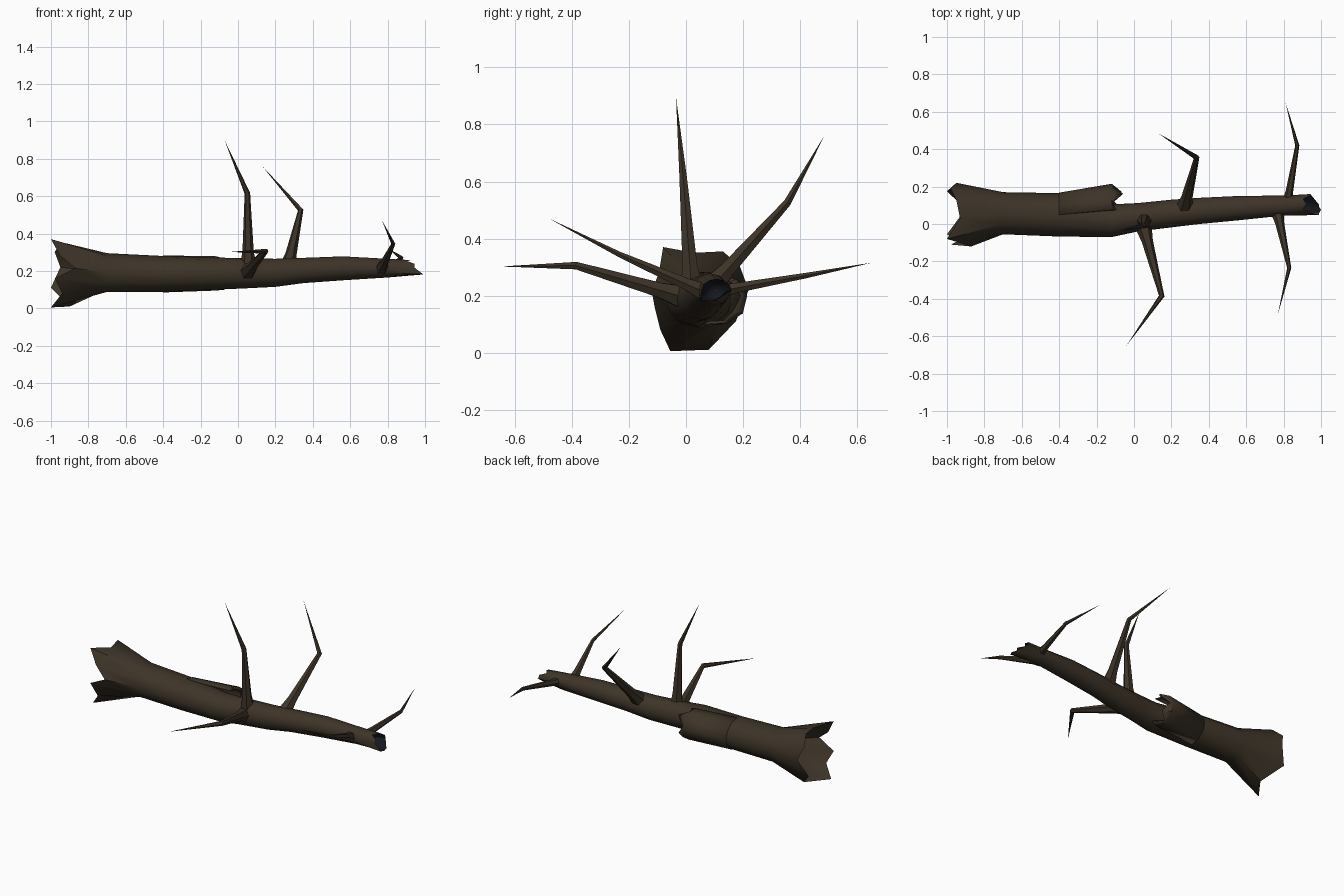
import bpy, bmesh, math
from mathutils import Vector

if "Cube" in bpy.data.objects:
    bpy.data.objects.remove(bpy.data.objects["Cube"])


def material(name, rgb):
    m = bpy.data.materials.new(name)
    m.diffuse_color = (*rgb, 1)
    m.use_nodes = True
    m.node_tree.nodes["Principled BSDF"].inputs["Base Color"].default_value = m.diffuse_color
    return m


BARK = material("dark bark", (0.047, 0.034, 0.021))
HOLLOW = material("dark hollow", (0.008, 0.009, 0.014))


def finish(name, bm, mats):
    bmesh.ops.recalc_face_normals(bm, faces=bm.faces)
    me = bpy.data.meshes.new(name)
    bm.to_mesh(me)
    bm.free()
    for m in mats:
        me.materials.append(m)
    ob = bpy.data.objects.new(name, me)
    bpy.context.collection.objects.link(ob)
    bpy.ops.object.select_all(action='DESELECT')
    ob.select_set(True)
    bpy.context.view_layer.objects.active = ob
    bpy.ops.object.shade_smooth_by_angle(angle=math.radians(45))
    return ob


def bridge(bm, a, b, closed=True, mat=0):
    n = len(a)
    for i in range(n if closed else n - 1):
        j = (i + 1) % n
        bm.faces.new((a[i], a[j], b[j], b[i])).material_index = mat


def fan(bm, ring, tip, mat=0):
    v = bm.verts.new(tip)
    for i in range(len(ring)):
        bm.faces.new((ring[i], ring[(i + 1) % len(ring)], v)).material_index = mat


# trunk: splintered root end, tapering body, slanted broken tip
N = 12
root = [(-.95, .22, .22), (-.98, .19, .30), (-.95, .13, .355), (-.93, .03, .35),
        (-1, -.08, .37), (-.95, -.095, .28), (-.87, -.12, .215), (-.98, -.11, .16),
        (-.94, -.09, .08), (-1, -.055, .005), (-.9, .08, .01), (-1, .175, .11)]
# x, y min, y max, z min, z max
sections = [(-.70, -.055, .17, .088, .295), (-.40, -.067, .165, .088, .28),
            (-.12, -.07, .105, .10, .272), (.02, -.04, .112, .106, .268),
            (.20, -.018, .13, .115, .265), (.35, .0, .14, .135, .27),
            (.56, .02, .15, .15, .278), (.80, .045, .152, .165, .265)]


def section(x, y0, y1, z0, z1, scale=1.0):
    pts = []
    for k in range(N):
        a = math.tau * k / N
        pts.append(Vector((x, (y0 + y1) / 2 + (y1 - y0) / 2 * scale * math.cos(a),
                           (z0 + z1) / 2 + (z1 - z0) / 2 * scale * math.sin(a))))
    return pts


tip = section(.95, .055, .16, .178, .258)
for k, p in enumerate(tip):
    # underside and front reach furthest, the top is broken back
    p.x = .955 - .045 * math.sin(math.tau * k / N) + (.012 if k % 2 else -.012)
    if p.x > .98:
        p.y = .075 + (p.y - .1075) * .6
        p.z = .182
        p.x = 1.0 if k == 9 else .99

bm = bmesh.new()
rings = [[bm.verts.new(p) for p in root]]
rings += [[bm.verts.new(p) for p in section(*s)] for s in sections]
rings.append([bm.verts.new(p) for p in tip])
for a, b in zip(rings, rings[1:]):
    bridge(bm, a, b)
# hollow root
inner = [bm.verts.new(p) for p in section(*sections[0], scale=.8)]
bridge(bm, rings[0], inner)
fan(bm, inner, (-.66, .055, .19))
# hollow tip
inner = [bm.verts.new(p) for p in section(.88, .05, .155, .17, .26, scale=.75)]
bridge(bm, rings[-1], inner, mat=1)
fan(bm, inner, (.84, .1, .215), mat=1)
finish("trunk", bm, [BARK, HOLLOW])

# torn bark sleeve peeling away on the back side
start = section(*sections[1], scale=.98)
rows = [[start[k] for k in (3, 2, 1, 0, 11, 10, 9)],
        [(-.12, .075, .275), (-.12, .125, .272), (-.12, .18, .25), (-.12, .21, .20),
         (-.12, .195, .14), (-.12, .14, .105), (-.12, .07, .10)],
        [(-.10, .075, .272), (-.13, .10, .272), (-.06, .16, .25), (-.115, .195, .20),
         (-.07, .17, .145), (-.12, .135, .108), (-.07, .08, .105)]]
bm = bmesh.new()
vr = [[bm.verts.new(p) for p in r] for r in rows]
for a, b in zip(vr, vr[1:]):
    bridge(bm, a, b, closed=False)
sleeve = finish("torn_bark", bm, [BARK])
mod = sleeve.modifiers.new("thickness", 'SOLIDIFY')
mod.thickness = .01
mod.offset = 0


# bare branches: flared base, one elbow, sharp point
def branch(name, base, elbow, end, r_base, r_elbow, sides=6):
    base, elbow, end = Vector(base), Vector(elbow), Vector(end)
    d1, d2 = (elbow - base).normalized(), (end - elbow).normalized()
    bm = bmesh.new()
    loops = []
    for p, d, r in ((base, d1, r_base * 1.5), (base.lerp(elbow, .22), d1, r_base),
                    (elbow, (d1 + d2).normalized(), r_elbow)):
        u = (Vector((1, 0, 0)) - d * d.x).normalized()
        v = d.cross(u)
        loops.append([bm.verts.new(p + r * (math.cos(math.tau * i / sides) * u
                                            + math.sin(math.tau * i / sides) * v))
                      for i in range(sides)])
    for a, b in zip(loops, loops[1:]):
        bridge(bm, a, b)
    fan(bm, loops[-1], end)
    bm.faces.new(loops[0])
    finish(name, bm, [BARK])


branch("front_branch", (.05, -.01, .195), (.148, -.385, .305), (-.04, -.65, .302), .03, .015)
branch("upright_branch", (.055, .02, .22), (.05, -.01, .615), (-.07, -.035, .895), .03, .015)
branch("rear_branch", (.27, .09, .23), (.335, .355, .525), (.13, .485, .76), .03, .015)
branch("tip_rear_branch", (.82, .11, .215), (.873, .42, .27), (.81, .65, .315), .02, .011)
branch("tip_front_branch", (.765, .07, .21), (.83, -.235, .345), (.77, -.48, .47), .024, .011)
